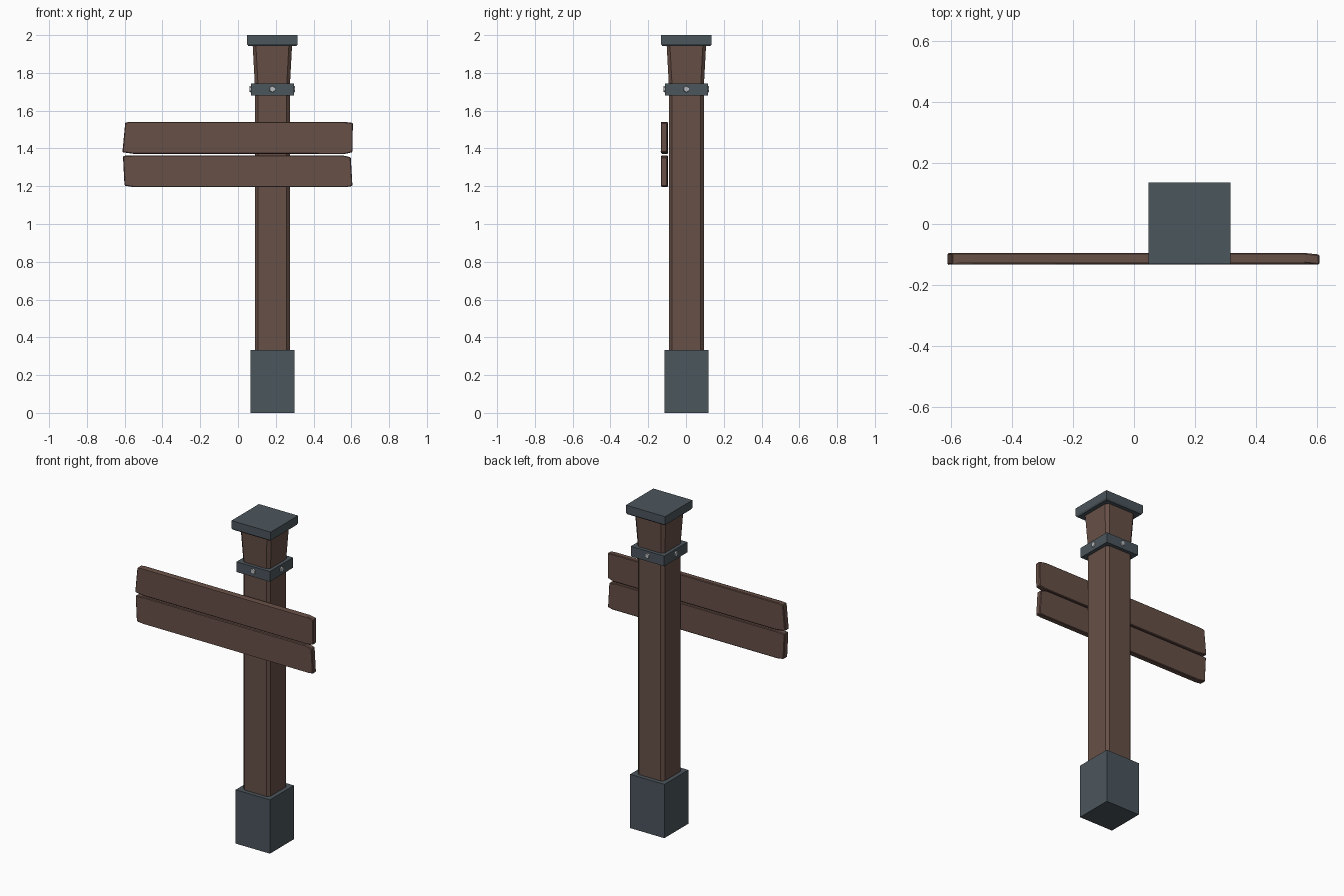
import bpy, bmesh
from mathutils import Matrix, Vector
from math import radians

cube = bpy.data.objects.get("Cube")
if cube:
    bpy.data.objects.remove(cube, do_unlink=True)

PX, PY = 0.182, 0.002  # post centre


def material(name, rgb):
    m = bpy.data.materials.new(name)
    m.use_nodes = True
    m.diffuse_color = (*rgb, 1)
    m.node_tree.nodes["Principled BSDF"].inputs["Base Color"].default_value = (*rgb, 1)
    return m


wood = material("brown wood", (0.135, 0.079, 0.063))
steel = material("dark slate metal", (0.071, 0.092, 0.107))
bolt_metal = material("light bolt metal", (0.5, 0.52, 0.55))


def finish(name, bm, mat):
    bmesh.ops.recalc_face_normals(bm, faces=bm.faces)
    mesh = bpy.data.meshes.new(name)
    bm.to_mesh(mesh)
    bm.free()
    mesh.materials.append(mat)
    ob = bpy.data.objects.new(name, mesh)
    bpy.context.collection.objects.link(ob)
    return ob


def square_column(name, levels, mat, chamfer=0):
    """Stack of square rings (z, half width), corners optionally chamfered."""
    bm = bmesh.new()
    rings = []
    for z, h in levels:
        ring = []
        for sx, sy in ((1, 1), (-1, 1), (-1, -1), (1, -1)):
            cuts = [(h - chamfer, h), (h, h - chamfer)] if chamfer else [(h, h)]
            if sx * sy > 0:
                cuts.reverse()
            ring += [bm.verts.new((PX + sx * a, PY + sy * b, z)) for a, b in cuts]
        rings.append(ring)
    for low, high in zip(rings, rings[1:]):
        n = len(low)
        for i in range(n):
            j = (i + 1) % n
            bm.faces.new((low[i], low[j], high[j], high[i]))
    bm.faces.new(rings[0])
    bm.faces.new(rings[-1])
    return finish(name, bm, mat)


# Post, foot, collar and cap
square_column("post", [(0.3, 0.092), (1.72, 0.092), (1.96, 0.105)], wood, 0.017)
square_column("foot", [(0, 0.117), (0.333, 0.117)], steel)
square_column("collar", [(1.68, 0.114), (1.743, 0.114)], steel)
square_column("cap", [(1.943, 0.128), (1.952, 0.134), (2.0, 0.134)], steel)

# One hexagonal bolt on each side of the collar
for i, side in enumerate(("front", "right", "back", "left")):
    bm = bmesh.new()
    bmesh.ops.create_cone(bm, cap_ends=True, segments=6, radius1=0.019, radius2=0.015, depth=0.012)
    turn = Matrix.Rotation(radians(-90 * i), 4, 'Z')
    place = Matrix.Translation((PX, PY, 1.714)) @ turn @ Matrix.Translation((0, -0.115, 0))
    bm.transform(place @ Matrix.Rotation(radians(90), 4, 'X'))
    finish(side + "_bolt", bm, bolt_metal)


def plank(name, outline):
    """Board cut from a front outline, with its right tip bent slightly forward."""
    bm = bmesh.new()
    face = bm.faces.new([bm.verts.new((x, -0.095, z)) for x, z in outline])
    out = bmesh.ops.extrude_face_region(bm, geom=[face])
    front = [v for v in out["geom"] if isinstance(v, bmesh.types.BMVert)]
    bmesh.ops.translate(bm, verts=front, vec=Vector((0, -0.034, 0)))
    for v in bm.verts:
        if v.co.x > 0.58:
            v.co.y -= 0.005
        elif v.co.x < -0.58 and v.co.y < -0.1:
            v.co.y -= 0.005
    ob = finish(name, bm, wood)
    bevel = ob.modifiers.new("worn edges", 'BEVEL')
    bevel.width = 0.004
    bevel.segments = 1
    bevel.limit_method = 'ANGLE'
    bevel.angle_limit = radians(50)
    return ob


# Sign boards
plank("upper_board", [(-0.57, 1.541), (-0.597, 1.537), (-0.612, 1.38), (-0.55, 1.371),
                      (0.565, 1.371), (0.606, 1.38), (0.608, 1.535), (0.56, 1.541)])
plank("lower_board", [(-0.55, 1.363), (-0.609, 1.361), (-0.601, 1.203), (-0.555, 1.196),
                      (0.575, 1.196), (0.606, 1.201), (0.597, 1.353), (0.555, 1.363)])
